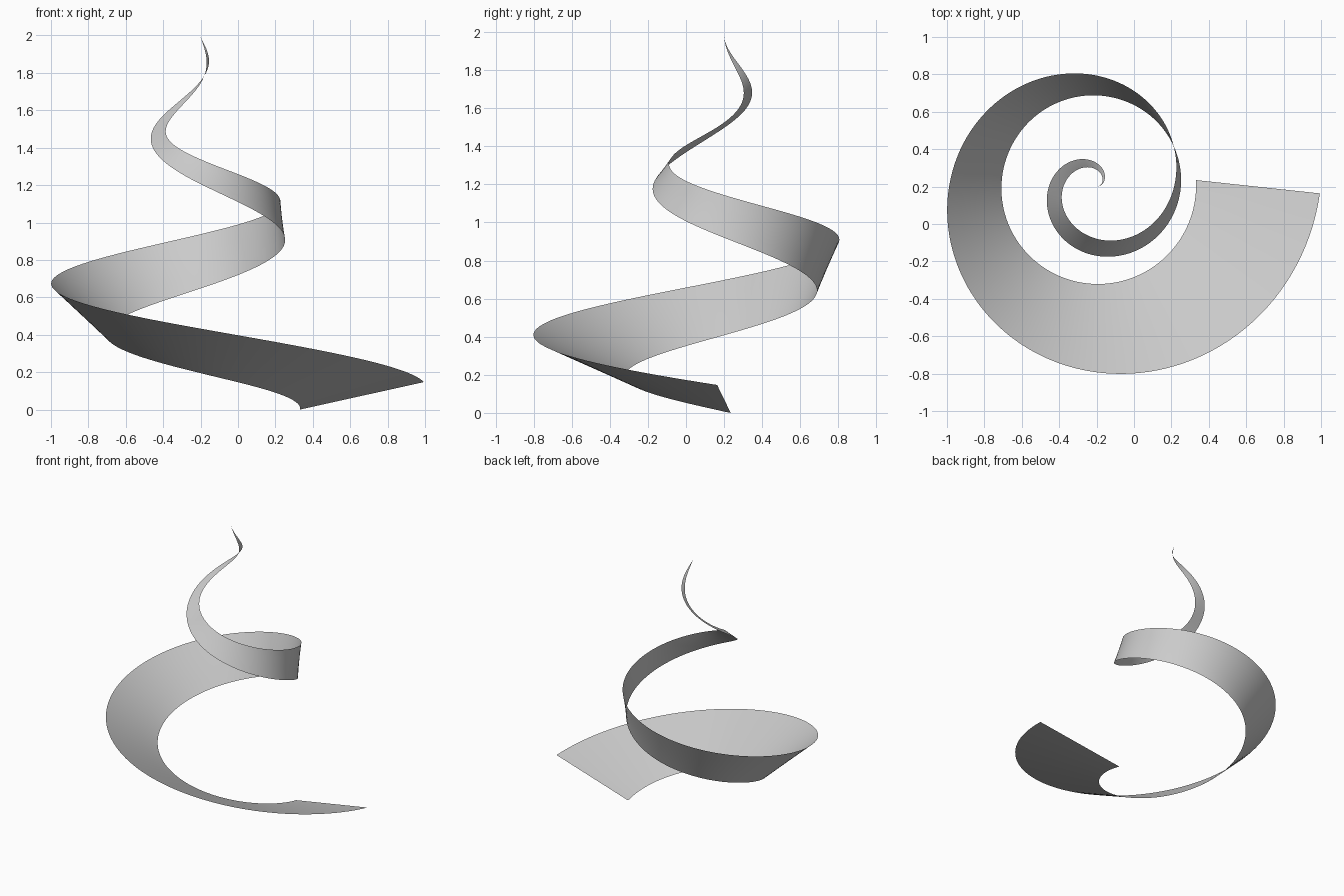
import bpy, bmesh
from math import radians, cos, sin

if "Cube" in bpy.data.objects:
    bpy.data.objects.remove(bpy.data.objects["Cube"])

AXIS_X, AXIS_Y = -0.2, 0.2      # spiral axis
TURN = 720                      # two clockwise turns
STEPS, ROWS = 256, 4

# Half width of the ribbon, radial and vertical, at every quarter turn
HALF_R = [0.333, 0.236, 0.140, 0.053, -0.018, -0.0455, -0.039, -0.018, 0]
HALF_Z = [0.067, 0.119, 0.145, 0.145, 0.112, 0.066, 0.014, -0.006, 0]


def smooth(values, u):
    """Catmull-Rom interpolation with linear end extension."""
    p = [2 * values[0] - values[1]] + values + [2 * values[-1] - values[-2]]
    i = max(0, min(len(values) - 2, int(u)))
    f = u - i
    a, b, c, d = p[i:i + 4]
    return b + 0.5 * f * (c - a + f * (2 * a - 5 * b + 4 * c - d + f * (3 * (b - c) + d - a)))


def edge(t, side):
    """Point on the lower (-1) or upper (+1) edge; the edges are slightly skewed at the start."""
    deg = TURN * t + (2.75 * side - 1) * (1 - t)
    s = deg / TURN
    r = 0.865 * (1 - s) + side * smooth(HALF_R, deg / 90)
    z = 0.074 + 1.916 * s + side * smooth(HALF_Z, deg / 90)
    a = -radians(deg)
    return AXIS_X + r * cos(a), AXIS_Y + r * sin(a), max(z, 0)


# Tapering ribbon that twists as it climbs a cone
bm = bmesh.new()
grid = []
for i in range(STEPS + 1):
    t = 0.999 * i / STEPS
    lo, hi = edge(t, -1), edge(t, 1)
    grid.append([bm.verts.new([p + (q - p) * j / ROWS for p, q in zip(lo, hi)])
                 for j in range(ROWS + 1)])
for a, b in zip(grid, grid[1:]):
    for j in range(ROWS):
        bm.faces.new((a[j], b[j], b[j + 1], a[j + 1])).smooth = True

mesh = bpy.data.meshes.new("spiral_ribbon")
bm.to_mesh(mesh)
bm.free()
ribbon = bpy.data.objects.new("spiral_ribbon", mesh)
bpy.context.collection.objects.link(ribbon)
